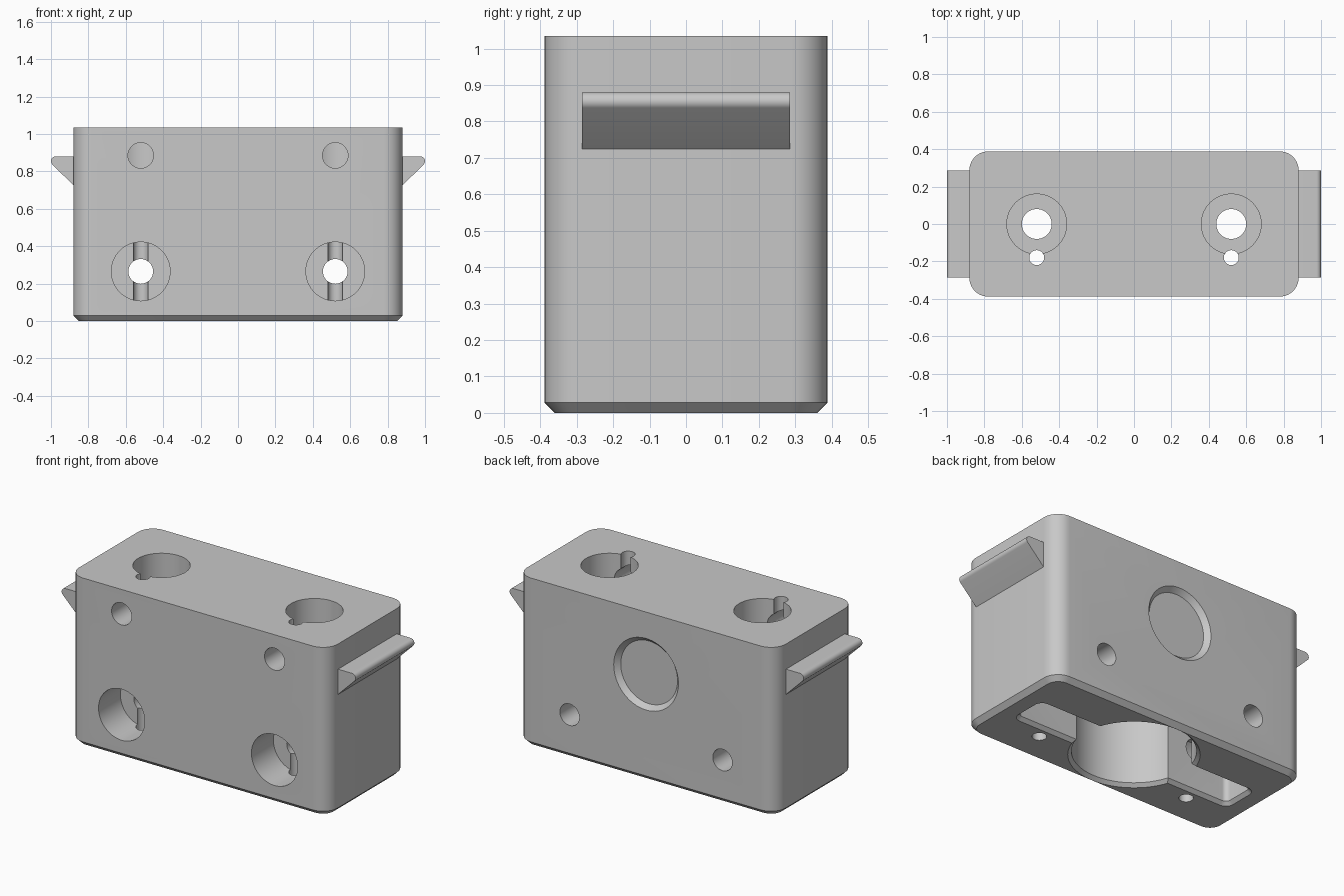
import bpy, bmesh
from math import sin, cos, pi

cube = bpy.data.objects.get("Cube")
if cube:
    bpy.data.objects.remove(cube, do_unlink=True)

# Single grey plastic
grey = bpy.data.materials.new("grey plastic")
grey.use_nodes = True
colour = (0.58, 0.58, 0.58, 1)
grey.diffuse_color = colour
grey.node_tree.nodes["Principled BSDF"].inputs["Base Color"].default_value = colour


def circle(r, cx=0, cy=0, n=64):
    return [(cx + r * cos(2 * pi * i / n), cy + r * sin(2 * pi * i / n)) for i in range(n)]


def rounded_rect(hx, hy, r, n=10):
    pts = []
    for k, (sx, sy) in enumerate([(1, 1), (-1, 1), (-1, -1), (1, -1)]):
        for i in range(n + 1):
            a = (k + i / n) * pi / 2
            pts.append((sx * (hx - r) + r * cos(a), sy * (hy - r) + r * sin(a)))
    return pts


def loft(name, sections, axis="z"):
    """Closed solid through (outline, height) sections along an axis."""
    place = {"z": lambda u, v, h: (u, v, h), "y": lambda u, v, h: (u, h, v)}[axis]
    bm = bmesh.new()
    rings = [[bm.verts.new(place(u, v, h)) for u, v in pts] for pts, h in sections]
    for lo, hi in zip(rings, rings[1:]):
        for i in range(len(lo)):
            j = (i + 1) % len(lo)
            bm.faces.new((lo[i], lo[j], hi[j], hi[i]))
    bm.faces.new(rings[0])
    bm.faces.new(rings[-1])
    bmesh.ops.recalc_face_normals(bm, faces=bm.faces)
    mesh = bpy.data.meshes.new(name)
    bm.to_mesh(mesh)
    bm.free()
    mesh.materials.append(grey)
    obj = bpy.data.objects.new(name, mesh)
    bpy.context.collection.objects.link(obj)
    return obj


def activate(obj):
    bpy.ops.object.select_all(action="DESELECT")
    obj.select_set(True)
    bpy.context.view_layer.objects.active = obj


def cut(target, cutter):
    activate(target)
    mod = target.modifiers.new("cut", "BOOLEAN")
    mod.operation = "DIFFERENCE"
    mod.solver = "EXACT"
    mod.object = cutter
    bpy.ops.object.modifier_apply(modifier=mod.name)
    bpy.data.objects.remove(cutter, do_unlink=True)


def smooth(obj):
    activate(obj)
    bpy.ops.object.shade_smooth_by_angle(angle=pi / 6)


HX, HY, TOP = 0.88, 0.388, 1.035
BOLT_X, BOLT_Z, PIN_Y = 0.52, 0.265, -0.18
CHAMFER, LIP = 0.028, 0.02

# Body block with rounded uprights and a chamfered foot
body = loft("body", [(rounded_rect(HX - CHAMFER, HY - CHAMFER, 0.1 - CHAMFER), 0),
                     (rounded_rect(HX, HY, 0.1), CHAMFER),
                     (rounded_rect(HX, HY, 0.1), TOP)])

# Underside cavity: round pocket crossed by a long slot, both with chamfered lips
cut(body, loft("pocket", [(circle(0.34 + 2 * LIP), -LIP), (circle(0.34), LIP),
                          (circle(0.34), 0.5)]))
cut(body, loft("slot", [(rounded_rect(0.74 + 2 * LIP, 0.1 + 2 * LIP, 0.03 + 2 * LIP), -LIP),
                        (rounded_rect(0.74, 0.1, 0.03), LIP),
                        (rounded_rect(0.74, 0.1, 0.03), 0.48)]))

for x in (-BOLT_X, BOLT_X):
    # Vertical bolt holes with wide counterbores on top
    bore = circle(0.16, x)
    cut(body, loft("top_bore", [(bore, 0.7), (bore, TOP + 0.1)]))
    shaft = circle(0.08, x)
    cut(body, loft("top_shaft", [(shaft, 0.3), (shaft, 0.8)]))
    # Front to back bolt holes with counterbores on the front
    bore = circle(0.157, x, BOLT_Z)
    cut(body, loft("front_bore", [(bore, -0.5), (bore, PIN_Y + 0.005)], "y"))
    shaft = circle(0.066, x, BOLT_Z)
    cut(body, loft("front_shaft", [(shaft, -0.3), (shaft, 0.5)], "y"))
    # Narrow vertical pin holes
    pin = circle(0.04, x, PIN_Y, 32)
    cut(body, loft("pin_hole", [(pin, -0.1), (pin, TOP + 0.1)]))
    # Upper front holes opening into the top counterbores
    access = circle(0.068, x, 0.885)
    cut(body, loft("access_hole", [(access, -0.5), (access, 0)], "y"))

# Shallow tapered round recess on the back
cut(body, loft("back_recess", [(circle(0.193, 0, 0.653), HY - 0.03),
                               (circle(0.22, 0, 0.653), HY),
                               (circle(0.247, 0, 0.653), HY + 0.03)], "y"))
smooth(body)

# Snap catches on both ends: flat top, rounded nose, sloped underside
NOSE, CATCH_TOP = 0.025, 0.88
nose = [(1 - NOSE + NOSE * cos(a), CATCH_TOP - NOSE + NOSE * sin(a))
        for a in [pi / 2 - i * (pi * 0.75) / 12 for i in range(13)]]
profile = [(HX - 0.01, CATCH_TOP)] + nose + [(HX, 0.725), (HX - 0.01, 0.725)]
for side, name in ((-1, "right_catch"), (1, "left_catch")):
    pts = [(side * x, z) for x, z in profile]
    smooth(loft(name, [(pts, -0.285), (pts, 0.285)], "y"))
